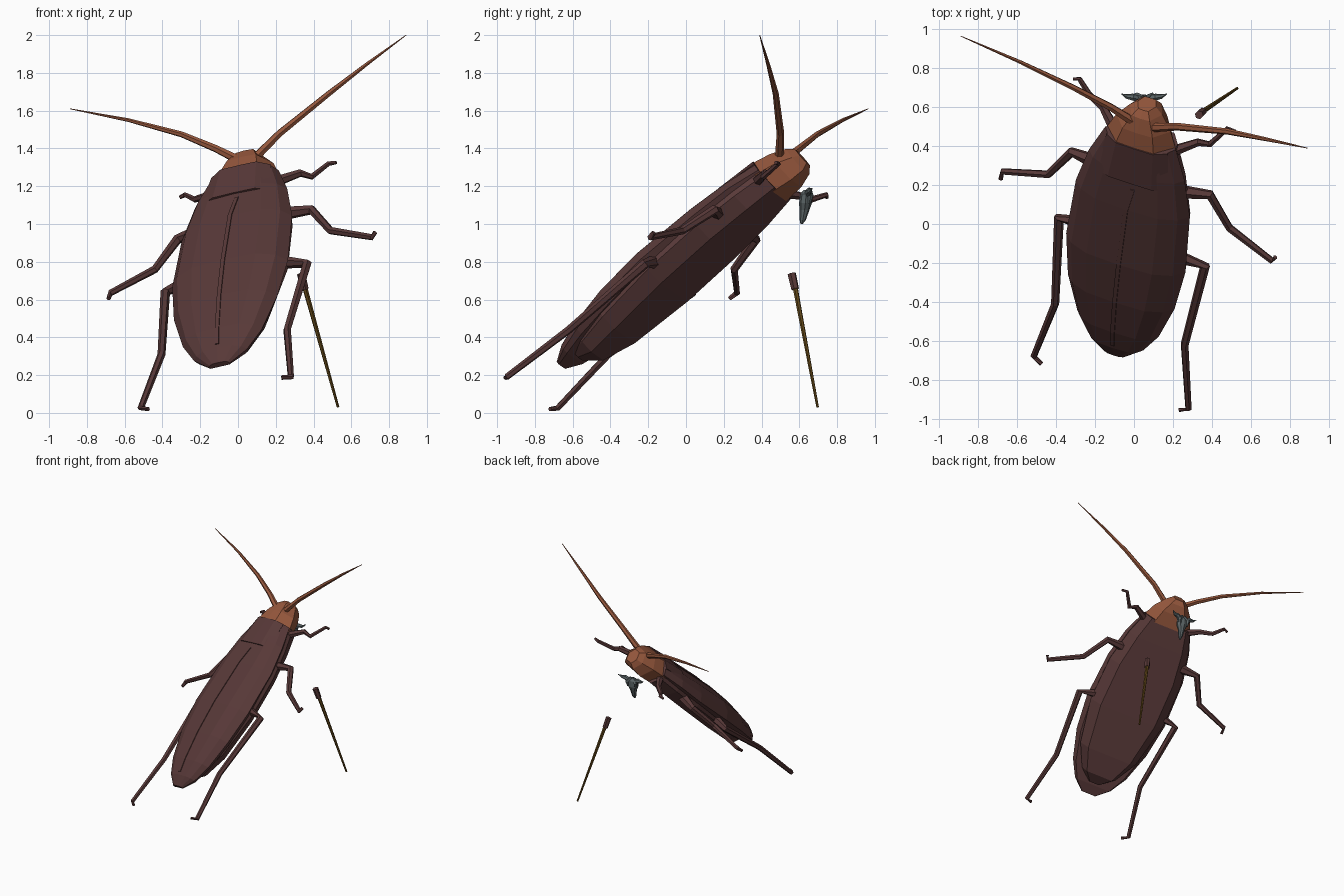
import bpy, bmesh, math
from mathutils import Vector, Matrix


def material(name, rgb):
    m = bpy.data.materials.new(name)
    m.diffuse_color = (*rgb, 1)
    return m


BROWN = material("dark_brown", (0.098, 0.041, 0.040))
ORANGE = material("orange_brown", (0.31, 0.098, 0.047))
GREY = material("bone_grey", (0.11, 0.135, 0.14))
OLIVE = material("stick_olive", (0.12, 0.062, 0.009))

# Body frame: right, forward and up directions of the tilted insect
C = Vector((-0.025, -0.03, 0.83))
D = Vector((0.088, 0.739, 0.668)).normalized()
E = Vector((0.93, -0.31, 0.21))
E = (E - D * E.dot(D)).normalized()
N = E.cross(D)


def body_point(u, v, w):
    return C + E * u + D * v + N * w


def skin(name, rings, mat):
    """Join equal rings of points into a closed flat-shaded solid."""
    bm = bmesh.new()
    loops = [[bm.verts.new(p) for p in r] for r in rings]
    n = len(loops[0])
    for a, b in zip(loops, loops[1:]):
        for i in range(n):
            j = (i + 1) % n
            bm.faces.new((a[i], a[j], b[j], b[i]))
    bm.faces.new(loops[0])
    bm.faces.new(loops[-1])
    bmesh.ops.recalc_face_normals(bm, faces=bm.faces)
    me = bpy.data.meshes.new(name)
    bm.to_mesh(me)
    bm.free()
    me.materials.append(mat)
    ob = bpy.data.objects.new(name, me)
    bpy.context.collection.objects.link(ob)
    return ob


def tube(name, pts, radii, mat, sides=6):
    """Tapering tube along a path."""
    pts = [Vector(p) for p in pts]
    rings = []
    ref = None
    for i, p in enumerate(pts):
        t = pts[min(i + 1, len(pts) - 1)] - pts[max(i - 1, 0)]
        t.normalize()
        if ref is None:
            ref = t.orthogonal()
        ref = (ref - t * ref.dot(t)).normalized()
        side = t.cross(ref)
        rings.append([p + (ref * math.cos(k * math.tau / sides)
                           + side * math.sin(k * math.tau / sides)) * radii[i]
                      for k in range(sides)])
    return skin(name, rings, mat)


def loft(name, stations, section, mat):
    """Each station is (v, half width, top, rim, bottom); section holds
    (width share, level), level 1 = top, 0 = rim, -1 = bottom."""
    rings = []
    for v, hw, top, rim, bot in stations:
        half = [(s * hw, rim + (k * (top - rim) if k > 0 else k * (rim - bot)))
                for s, k in section]
        ring = half + [(-u, w) for u, w in reversed(half) if abs(u) > 1e-6]
        rings.append([body_point(u, v, w) for u, w in ring])
    return skin(name, rings, mat)


# Wing covers, overhanging the abdomen at the tail
loft("wing_covers", [
    (-0.86, 0.06, 0.015, -0.005, -0.015), (-0.78, 0.15, 0.05, -0.005, -0.03),
    (-0.65, 0.225, 0.078, 0.0, -0.03), (-0.42, 0.295, 0.105, 0.01, -0.03),
    (-0.15, 0.33, 0.115, 0.01, -0.03), (0.22, 0.315, 0.1, 0.0, -0.03),
    (0.45, 0.265, 0.085, 0.0, -0.03), (0.63, 0.195, 0.072, -0.01, -0.03)],
    [(0, 1), (0.55, 0.92), (0.85, 0.55), (1, 0), (0.9, -1)], BROWN)

# Abdomen and belly
loft("abdomen", [
    (-0.76, 0.05, 0.0, -0.02, -0.05), (-0.68, 0.14, 0.0, -0.04, -0.105),
    (-0.5, 0.235, 0.0, -0.05, -0.125), (-0.15, 0.305, 0.0, -0.05, -0.13),
    (0.2, 0.3, 0.0, -0.05, -0.13), (0.45, 0.25, 0.0, -0.05, -0.13),
    (0.63, 0.19, 0.0, -0.05, -0.125)],
    [(0, 1), (0.97, 1), (1, 0), (0.75, -1)], BROWN)

# Neck plate behind the head
loft("neck_plate", [
    (0.40, 0.2, 0.096, 0.06, 0.03), (0.63, 0.17, 0.084, 0.04, 0.02)],
    [(0, 1), (0.6, 0.95), (1, 0), (0.9, -1)], BROWN)

# Head
loft("head", [
    (0.60, 0.2, 0.085, -0.02, -0.125), (0.72, 0.15, 0.062, -0.03, -0.135),
    (0.80, 0.09, 0.035, -0.045, -0.125), (0.835, 0.05, 0.005, -0.05, -0.1)],
    [(0, 1), (0.55, 0.95), (1, 0), (0.6, -1)], ORANGE)

# Raised seam between the wing covers, bent at its front end
skin("wing_seam", [
    [body_point(u + s * 0.011, v, w + h) for s, h in
     ((-1, -0.01), (1, -0.01), (1, 0.005), (-1, 0.005))]
    for u, v, w in ((0, -0.757, 0.055), (0, -0.65, 0.078), (0, -0.42, 0.105),
                    (0, -0.15, 0.115), (0, 0.22, 0.1), (0.02, 0.36, 0.09))], BROWN)

# Antennae
tube("left_antenna", [(-0.01, 0.53, 1.345), (-0.12, 0.6, 1.4), (-0.3, 0.695, 1.475),
                      (-0.58, 0.83, 1.55), (-0.89, 0.965, 1.61)],
     [0.024, 0.02, 0.016, 0.010, 0.002], ORANGE)
tube("right_antenna", [(0.1, 0.495, 1.36), (0.22, 0.5, 1.48), (0.48, 0.475, 1.69),
                       (0.68, 0.435, 1.845), (0.89, 0.39, 2.0)],
     [0.024, 0.02, 0.016, 0.010, 0.002], ORANGE)

# Legs: hip, knee, shin, ankle, toe
LEGS = {
    "right_front_leg": [(0.16, 0.36, 1.21), (0.33, 0.42, 1.27), (0.39, 0.41, 1.25),
                        (0.48, 0.49, 1.32), (0.52, 0.475, 1.325)],
    "right_middle_leg": [(0.2, 0.17, 1.05), (0.39, 0.15, 1.075), (0.49, -0.02, 0.965),
                         (0.71, -0.19, 0.93), (0.725, -0.17, 0.955)],
    "right_hind_leg": [(0.2, -0.16, 0.8), (0.365, -0.215, 0.79), (0.26, -0.62, 0.44),
                       (0.28, -0.95, 0.19), (0.23, -0.955, 0.187)],
    "left_front_leg": [(-0.09, 0.47, 1.17), (-0.16, 0.6, 1.15), (-0.23, 0.665, 1.13),
                       (-0.28, 0.745, 1.155), (-0.31, 0.745, 1.14)],
    "left_middle_leg": [(-0.2, 0.32, 0.96), (-0.32, 0.37, 0.92), (-0.44, 0.255, 0.76),
                        (-0.675, 0.27, 0.635), (-0.685, 0.23, 0.605)],
    "left_hind_leg": [(-0.25, 0.0, 0.7), (-0.385, 0.035, 0.64), (-0.405, -0.41, 0.31),
                      (-0.515, -0.68, 0.025), (-0.475, -0.72, 0.02)],
}
for name, path in LEGS.items():
    k = 0.8 if "front" in name else 1.0
    tube(name, path, [r * k for r in (0.04, 0.026, 0.021, 0.017, 0.012)], BROWN)

# Stick with a dark tip
tube("stick_shaft", [(0.352, 0.577, 0.67), (0.53, 0.697, 0.03)], [0.014, 0.007], OLIVE)
tube("stick_tip", [(0.334, 0.56, 0.737), (0.354, 0.578, 0.655)], [0.023, 0.021], BROWN)

# Small horned skull hanging under the head
SX = 0.052
skull = [(1.18, 0.638, 0.025, 0.016), (1.16, 0.636, 0.048, 0.03),
         (1.11, 0.632, 0.044, 0.034), (1.075, 0.628, 0.026, 0.026),
         (1.02, 0.618, 0.016, 0.016), (1.0, 0.612, 0.006, 0.006)]
skin("skull", [[Vector((SX + rx * math.cos(k * math.tau / 8),
                        y + ry * math.sin(k * math.tau / 8), z)) for k in range(8)]
               for z, y, rx, ry in skull], GREY)
for side, s in (("left", -1), ("right", 1)):
    tube(side + "_horn", [(SX + s * 0.025, 0.645, 1.155), (SX + s * 0.06, 0.652, 1.175),
                          (SX + s * 0.09, 0.655, 1.175), (SX + s * 0.117, 0.668, 1.19)],
         [0.02, 0.018, 0.012, 0.002], GREY)
    tube(side + "_brow", [(SX + s * 0.008, 0.65, 1.185), (SX + s * 0.04, 0.66, 1.15),
                          (SX + s * 0.034, 0.652, 1.11)],
         [0.012, 0.016, 0.008], GREY, 5)
